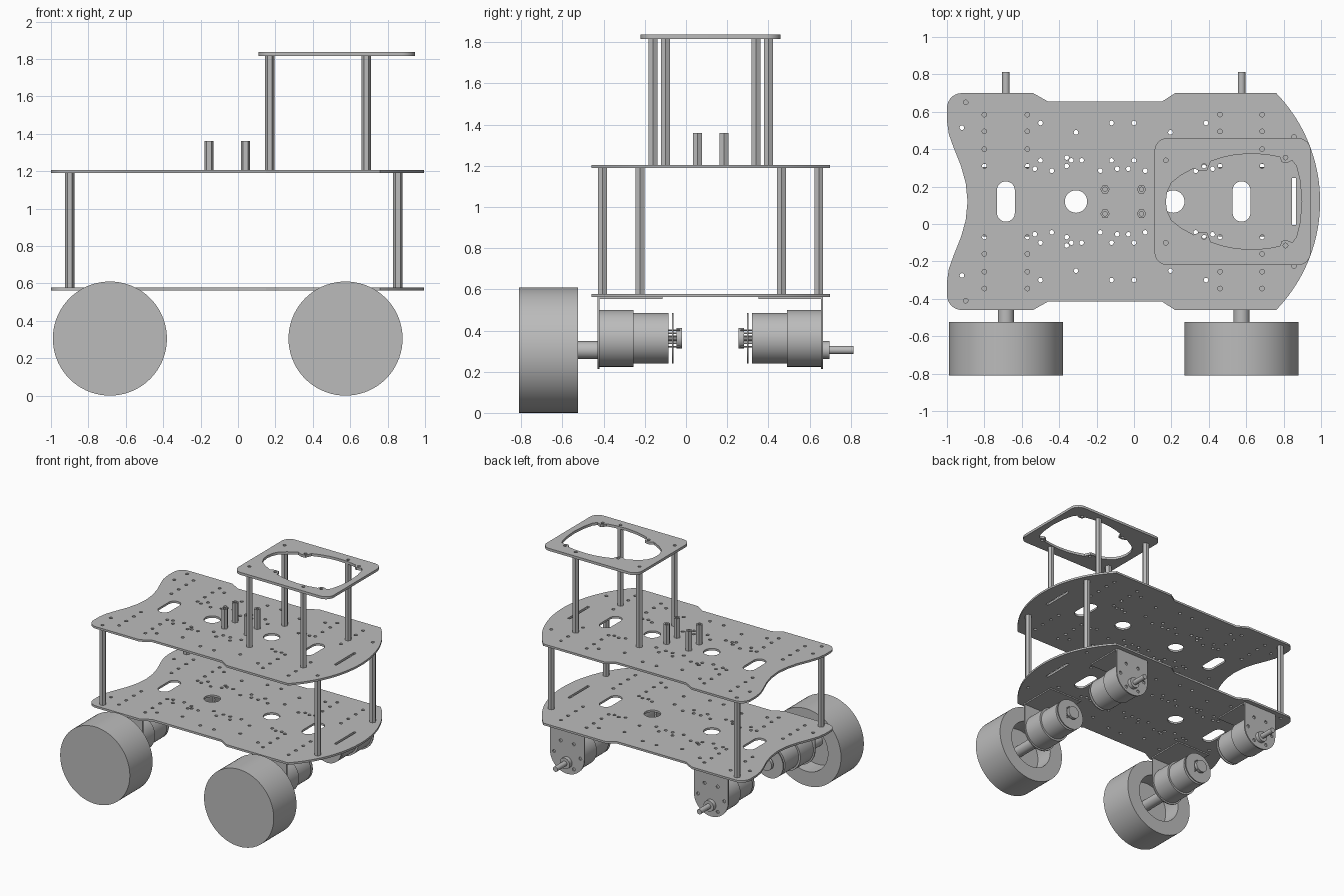
import bpy, bmesh
from math import sin, cos, pi, radians, asin
from mathutils import Matrix, Vector

cube = bpy.data.objects.get("Cube")
if cube:
    bpy.data.objects.remove(cube)

GREY = (0.5, 0.5, 0.5, 1)
grey = bpy.data.materials.new("plain grey")
grey.use_nodes = True
grey.diffuse_color = GREY
grey.node_tree.nodes["Principled BSDF"].inputs["Base Color"].default_value = GREY

MID = 0.12                    # y of the chassis centre line
WHEEL_X = (-0.685, 0.575)
parts = []


def add_object(name, mesh):
    mesh.materials.clear()
    mesh.materials.append(grey)
    obj = bpy.data.objects.new(name, mesh)
    bpy.context.collection.objects.link(obj)
    parts.append(obj)
    return obj


def arc(cx, cy, r, start=0, end=360, steps=12):
    full = end - start == 360
    n = steps if full else steps - 1
    angles = [radians(start + (end - start) * i / n) for i in range(steps)]
    return [(cx + r * cos(a), cy + r * sin(a)) for a in angles]


def slot(cx, cy, r, half):
    return arc(cx, cy + half, r, 0, 180) + arc(cx, cy - half, r, 180, 360.01)


def rounded_box(x0, x1, y0, y1, r):
    return (arc(x1 - r, y1 - r, r, 0, 90) + arc(x0 + r, y1 - r, r, 90, 180)
            + arc(x0 + r, y0 + r, r, 180, 270) + arc(x1 - r, y0 + r, r, 270, 359.99))


def mirrored(half):
    """Close a half outline across the line y = 0; its ends lie on the line."""
    return half + [(x, -y) for x, y in reversed(half[1:-1])]


def sheet(name, outlines, thick, matrix):
    """Extrude a flat outline with holes, centred on its own plane."""
    curve = bpy.data.curves.new(name, "CURVE")
    curve.dimensions, curve.fill_mode, curve.extrude = "2D", "BOTH", thick / 2
    for pts in outlines:
        spline = curve.splines.new("POLY")
        spline.points.add(len(pts) - 1)
        for p, (x, y) in zip(spline.points, pts):
            p.co = (x, y, 0, 1)
        spline.use_cyclic_u = True
    temp = bpy.data.objects.new(name + " outline", curve)
    bpy.context.collection.objects.link(temp)
    dg = bpy.context.evaluated_depsgraph_get()
    mesh = bpy.data.meshes.new_from_object(temp.evaluated_get(dg))
    bpy.data.objects.remove(temp)
    bm = bmesh.new()
    bm.from_mesh(mesh)
    bmesh.ops.remove_doubles(bm, verts=bm.verts, dist=1e-5)
    bmesh.ops.recalc_face_normals(bm, faces=bm.faces)
    bm.transform(matrix)
    bm.to_mesh(mesh)
    bm.free()
    return add_object(name, mesh)


def lathe(name, x, z, profile, segments=48):
    """Spin (y, radius) points about an axis along y."""
    bm = bmesh.new()
    verts = [bm.verts.new((x, y, z + r)) for y, r in profile]
    edges = [bm.edges.new(pair) for pair in zip(verts, verts[1:])]
    bmesh.ops.spin(bm, geom=verts + edges, cent=(x, 0, z), axis=(0, 1, 0),
                   angle=2 * pi, steps=segments, use_duplicate=False)
    bmesh.ops.remove_doubles(bm, verts=bm.verts, dist=1e-5)
    bmesh.ops.recalc_face_normals(bm, faces=bm.faces)
    mesh = bpy.data.meshes.new(name)
    bm.to_mesh(mesh)
    bm.free()
    return add_object(name, mesh)


def rod(name, x, z, y0, y1, r, segments=48):
    return lathe(name, x, z, [(y0, 0), (y0, r), (y1, r), (y1, 0)], segments)


def box(name, lo, hi):
    lo, hi = Vector(lo), Vector(hi)
    bm = bmesh.new()
    bmesh.ops.create_cube(bm, size=1)
    bmesh.ops.scale(bm, vec=hi - lo, verts=bm.verts)
    bmesh.ops.translate(bm, vec=(lo + hi) / 2, verts=bm.verts)
    mesh = bpy.data.meshes.new(name)
    bm.to_mesh(mesh)
    bm.free()
    return add_object(name, mesh)


def level(z):
    return Matrix.Translation((0, MID, z))


# Chassis plates: bowed front end, notched back end, narrowed waist
NOSE_R, SIDE = 0.833, 0.58
nose = arc(0.995 - NOSE_R, 0, NOSE_R, 0, asin(SIDE / NOSE_R) * 180 / pi, 20)
waist = [(0.22, SIDE), (0.15, 0.535), (-0.46, 0.535), (-0.54, SIDE)]
tail = arc(-0.92, 0.5, 0.08, 90, 180, 8)
notch = [(-1, 0.43), (-0.99, 0.36), (-0.965, 0.29), (-0.925, 0.19),
         (-0.9, 0.1), (-0.89, 0)]
chassis = [mirrored(nose + waist + tail + notch)]

# Screw holes, grouped by distance from the centre line
rows = {0.53: [-0.9], 0.395: [-0.92], 0.345: [0.855],
        0.42: [-0.5, -0.12, 0, 0.385], 0.37: [-0.31, 0.195],
        0.22: [-0.5, -0.335, -0.28, -0.12, 0, 0.17],
        0.165: [-0.44, -0.18, 0.06, 0.33], 0.235: [-0.36],
        0.175: [-0.53, -0.09, -0.03, 0.42], 0.185: [0.375],
        0.19: [-0.36]}
for dy in (0.19, 0.28, 0.375, 0.465):
    rows.setdefault(dy, []).extend([-0.8, -0.57, 0.46, 0.685])
for dy, xs in rows.items():
    chassis += [arc(x, s * dy, 0.0125) for x in xs for s in (1, -1)]

# Cable openings
chassis += [slot(x, 0, 0.048, 0.06) for x in WHEEL_X]
chassis += [arc(x, 0, 0.06, steps=32) for x in (-0.31, 0.21)]
chassis.append([(0.845, -0.125), (0.865, -0.125), (0.865, 0.125), (0.845, 0.125)])
sheet("lower_plate", chassis, 0.016, level(0.57))
sheet("upper_plate", chassis, 0.016, level(1.197))

# Raised top frame with an egg-shaped opening and screw ears
opening = [(0.17, 0), (0.177, 0.05), (0.2, 0.1), (0.25, 0.14), (0.32, 0.178),
           (0.355, 0.162), (0.39, 0.165), (0.41, 0.215), (0.47, 0.235),
           (0.54, 0.25), (0.62, 0.256), (0.71, 0.251), (0.78, 0.238),
           (0.79, 0.212), (0.81, 0.205), (0.83, 0.212), (0.845, 0.22),
           (0.868, 0.19), (0.888, 0.11), (0.897, 0)]
frame = [rounded_box(0.11, 0.945, -0.34, 0.34, 0.07), mirrored(opening)]
tower = [(0.17, 0.22), (0.685, 0.28)]
for x, dy in tower + [(0.81, 0.235), (0.375, 0.19)]:
    frame += [arc(x, s * dy, 0.0125) for s in (1, -1)]
sheet("top_frame", frame, 0.02, level(1.827))


# Hexagonal posts and short standoffs
def hex_post(name, x, dy, z0, z1, bored=False):
    outlines = [arc(x, dy, 0.025, steps=6)]
    if bored:
        outlines.append(arc(x, dy, 0.012))
    sheet(name, outlines, z1 - z0, level((z0 + z1) / 2))


for s in (1, -1):
    for x, dy in ((-0.9, 0.525), (0.855, 0.343)):
        hex_post("chassis_post", x, s * dy, 0.578, 1.189)
    for x, dy in tower:
        hex_post("tower_post", x, s * dy, 1.205, 1.817)
    for x in (-0.155, 0.04):
        hex_post("board_standoff", x, s * 0.065, 1.205, 1.36, True)

# Geared motors on brackets, two on each side
MOTOR_Z, AXLE_Z = 0.362, 0.305
for rear in (False, True):
    def at(y):
        return 2 * 0.118 - y if rear else y

    for x in WHEEL_X:
        face = [arc(0, 0, 0.15, 180, 360, 24) + [(0.15, 0.2), (-0.15, 0.2)]]
        face += [arc(0.115 * cos(k * pi / 3), 0.115 * sin(k * pi / 3), 0.013)
                 for k in range(6)]
        stand = Matrix.Translation((x, at(-0.424), MOTOR_Z)) @ Matrix.Rotation(pi / 2, 4, "X")
        sheet("bracket_face", face, 0.01, stand)
        ends = sorted((at(-0.42), at(-0.115)))
        box("bracket_flange", (x - 0.15, ends[0], 0.552), (x + 0.15, ends[1], 0.562))

        lathe("gear_motor", x, MOTOR_Z,
              [(at(y), r) for y, r in ((-0.419, 0), (-0.419, 0.138), (-0.255, 0.138),
                                       (-0.255, 0.123), (-0.085, 0.123), (-0.085, 0))])
        rod("encoder_board", x, MOTOR_Z, at(-0.068), at(-0.061), 0.123)
        rod("encoder_magnet", x, MOTOR_Z, at(-0.045), at(-0.02), 0.05, 32)
        rod("encoder_shaft", x, MOTOR_Z, at(-0.085), at(-0.03), 0.015, 16)
        for k in range(6):
            rod("encoder_pin", x + 0.035, MOTOR_Z - 0.04 + k * 0.016,
                at(-0.085), at(-0.028), 0.004, 8)
        rod("axle_boss", x, AXLE_Z, at(-0.42), at(-0.46), 0.043, 32)
        rod("axle", x, AXLE_Z, at(-0.45), at(-0.578), 0.02, 24)

# Wheels with a hollow inner side, only on the front side
for x in WHEEL_X:
    lathe("wheel", x, AXLE_Z, [(-0.81, 0), (-0.81, 0.305), (-0.525, 0.305),
                               (-0.525, 0.19), (-0.67, 0.19), (-0.67, 0)], 72)
    rod("wheel_hub", x, AXLE_Z, -0.67, -0.43, 0.043, 32)

# Smooth round surfaces, keep hard edges
bpy.ops.object.select_all(action="DESELECT")
for obj in parts:
    obj.select_set(True)
bpy.context.view_layer.objects.active = parts[0]
bpy.ops.object.shade_smooth_by_angle(angle=radians(30))
